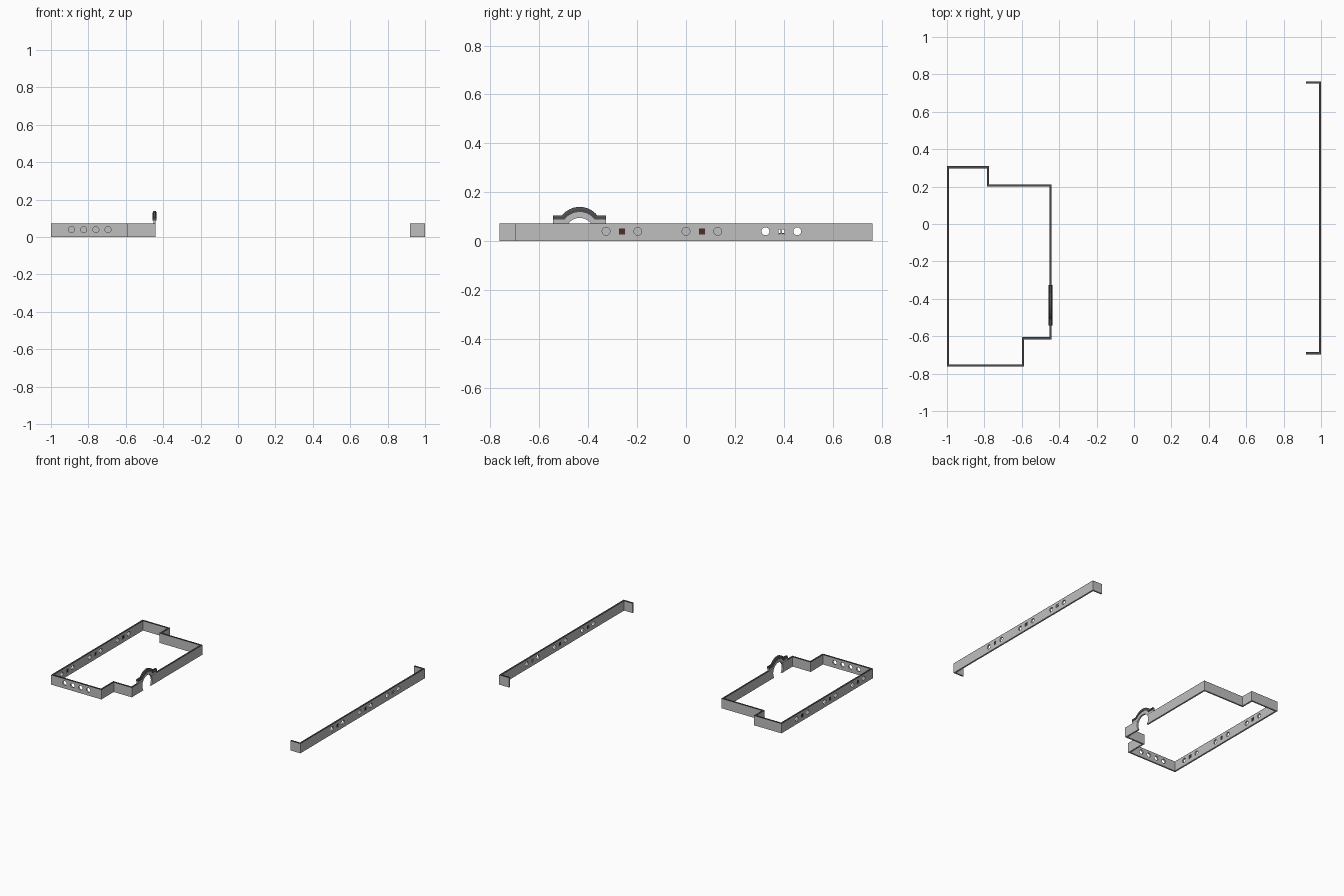
import bpy, bmesh, math
from mathutils import Vector, Matrix

if "Cube" in bpy.data.objects:
    bpy.data.objects.remove(bpy.data.objects["Cube"])

H, T = 0.073, 0.012          # wall height and thickness
HZ, HR = 0.04, 0.016         # hole height and radius
TRIM = 0.003                 # height of the dark top trim


def material(name, rgb):
    m = bpy.data.materials.new(name)
    m.diffuse_color = (*rgb, 1)
    m.use_nodes = True
    m.node_tree.nodes["Principled BSDF"].inputs["Base Color"].default_value = m.diffuse_color
    return m


grey = material("grey", (0.52, 0.52, 0.52))
dark = material("dark_grey", (0.08, 0.075, 0.075))
brown = material("dark_brown", (0.07, 0.025, 0.02))


def finish(name, bm, *mats):
    bmesh.ops.recalc_face_normals(bm, faces=bm.faces)
    me = bpy.data.meshes.new(name)
    bm.to_mesh(me)
    bm.free()
    ob = bpy.data.objects.new(name, me)
    bpy.context.collection.objects.link(ob)
    for m in mats:
        me.materials.append(m)
    return ob


def offset(pts, closed):
    """Move an outline inwards (counter-clockwise outline) by the wall thickness."""
    out, n = [], len(pts)
    for i, p in enumerate(pts):
        p, ns = Vector(p), []
        for a, b in ((i - 1, i), (i, i + 1)):
            if not closed and (a < 0 or b >= n):
                continue
            d = (Vector(pts[b % n]) - Vector(pts[a % n])).normalized()
            ns.append(Vector((-d.y, d.x)))
        out.append(p + sum(ns, Vector((0, 0))) * T)
    return out


def wall(name, pts, closed):
    bm = bmesh.new()
    rings = []
    for o, i in zip(pts, offset(pts, closed)):
        rings.append([bm.verts.new((p[0], p[1], z)) for p, z in
                      ((o, 0), (o, H - TRIM), (o, H), (i, H), (i, H - TRIM), (i, 0))])
    for k in range(len(rings) - (0 if closed else 1)):
        a, b = rings[k], rings[(k + 1) % len(rings)]
        for j in range(6):
            f = bm.faces.new((a[j], b[j], b[(j + 1) % 6], a[(j + 1) % 6]))
            f.material_index = 1 if j in (1, 2, 3) else 0   # dark top edge
    if not closed:
        bm.faces.new(rings[0])
        bm.faces.new(rings[-1])
    return finish(name, bm, grey, dark)


def cutter(name, pieces):
    """pieces: (kind, centre, axis, radius)"""
    bm = bmesh.new()
    for kind, c, axis, r in pieces:
        rot = Matrix.Rotation(math.pi / 2, 4, 'Y' if axis == 'x' else 'X')
        m = Matrix.Translation(c) @ rot
        if kind == 'round':
            bmesh.ops.create_cone(bm, cap_ends=True, segments=32, radius1=r,
                                  radius2=r, depth=0.08, matrix=m)
        else:
            bmesh.ops.create_cube(bm, size=1, matrix=m @ Matrix.Diagonal((2 * r, 2 * r, 0.08, 1)))
    ob = finish(name, bm, grey)
    ob.hide_render = True
    ob.hide_viewport = True
    return ob


def cut(ob, tool):
    mod = ob.modifiers.new("cut", 'BOOLEAN')
    mod.object = tool
    mod.operation = 'DIFFERENCE'
    mod.solver = 'EXACT'


def socket_holes(x, centres):
    out = []
    for y in centres:
        out += [('round', (x, y + s * 0.065, HZ), 'x', HR) for s in (-1, 1)]
        out.append(('square', (x, y, HZ), 'x', 0.0125))
    return out


# stepped closed frame
CY, CX = -0.435, -0.446
frame_centres = (-0.59, -0.262, 0.065)
frame = wall("stepped_frame", [(-1, -0.762), (-0.588, -0.762), (-0.588, -0.617), (-0.44, -0.617),
                               (-0.44, 0.212), (-0.774, 0.212), (-0.774, 0.309), (-1, 0.309)], True)
arch_hole = ('round', (CX, CY, 0.037), 'x', 0.058)
holes = socket_holes(-0.994, frame_centres)
holes += [('round', (x, -0.756, HZ), 'y', HR) for x in (-0.89, -0.825, -0.76, -0.695)]
cut(frame, cutter("frame_cutter", holes + [arch_hole]))

# long bracket with short returns
bar = wall("long_bracket", [(0.92, -0.697), (1, -0.697), (1, 0.762), (0.92, 0.762)], False)
bar_centres = (-0.262, 0.065, 0.39)
cut(bar, cutter("bracket_cutter", socket_holes(0.994, bar_centres)))


# arched clip: shoulders and a half-round hump
def arch_line(shoulder, top, half, end):
    rise = top - shoulder
    r = (half * half + rise * rise) / (2 * rise)
    a = math.asin(half / r)
    pts = [(CY - end, shoulder)]
    for i in range(17):
        t = -a + 2 * a * i / 16
        pts.append((CY + r * math.sin(t), top - r + r * math.cos(t)))
    return pts + [(CY + end, shoulder)]


def strip(name, levels, mat):
    """levels: (line, half width) from bottom to top"""
    bm = bmesh.new()
    rows = [[bm.verts.new((CX + s * w, y, z)) for y, z in line]
            for s, lv in ((-1, levels), (1, levels[::-1])) for line, w in lv]
    for k in range(len(rows)):
        a, b = rows[k], rows[(k + 1) % len(rows)]
        for i in range(len(a) - 1):
            bm.faces.new((a[i], a[i + 1], b[i + 1], b[i]))
    for i in (0, -1):
        bm.faces.new([r[i] for r in rows])
    return finish(name, bm, mat)


hump = arch_line(0.09, 0.121, 0.062, 0.108)
body = strip("clip_body", [([(y, H) for y, z in hump], 0.006), (hump, 0.006)], grey)
cut(body, cutter("clip_cutter", [arch_hole]))
strip("clip_lip", [(arch_line(0.088, 0.119, 0.062, 0.108), 0.010),
                   (arch_line(0.098, 0.131, 0.068, 0.108), 0.010),
                   (arch_line(0.105, 0.140, 0.072, 0.108), 0.006)], dark)


# small dark sockets in the square holes; each is a pair of bars joined by a thin post
def socket(name, x, y, filled):
    bm = bmesh.new()
    parts = [(0, 0.025, 0.025)] if filled else [(-0.009, 0.025, 0.005), (0.009, 0.025, 0.005),
                                               (0, 0.005, 0.018)]
    for dz, sy, sz in parts:
        bmesh.ops.create_cube(bm, size=1, matrix=Matrix.Translation((x, y, HZ + dz))
                              @ Matrix.Diagonal((0.006, sy, sz, 1)))
    finish(name, bm, brown if filled else grey)


for i, y in enumerate(frame_centres):
    socket(f"frame_socket_{i + 1}", -0.994, y, True)
for i, y in enumerate(bar_centres):
    socket(f"bracket_socket_{i + 1}", 0.994, y, i < 2)
